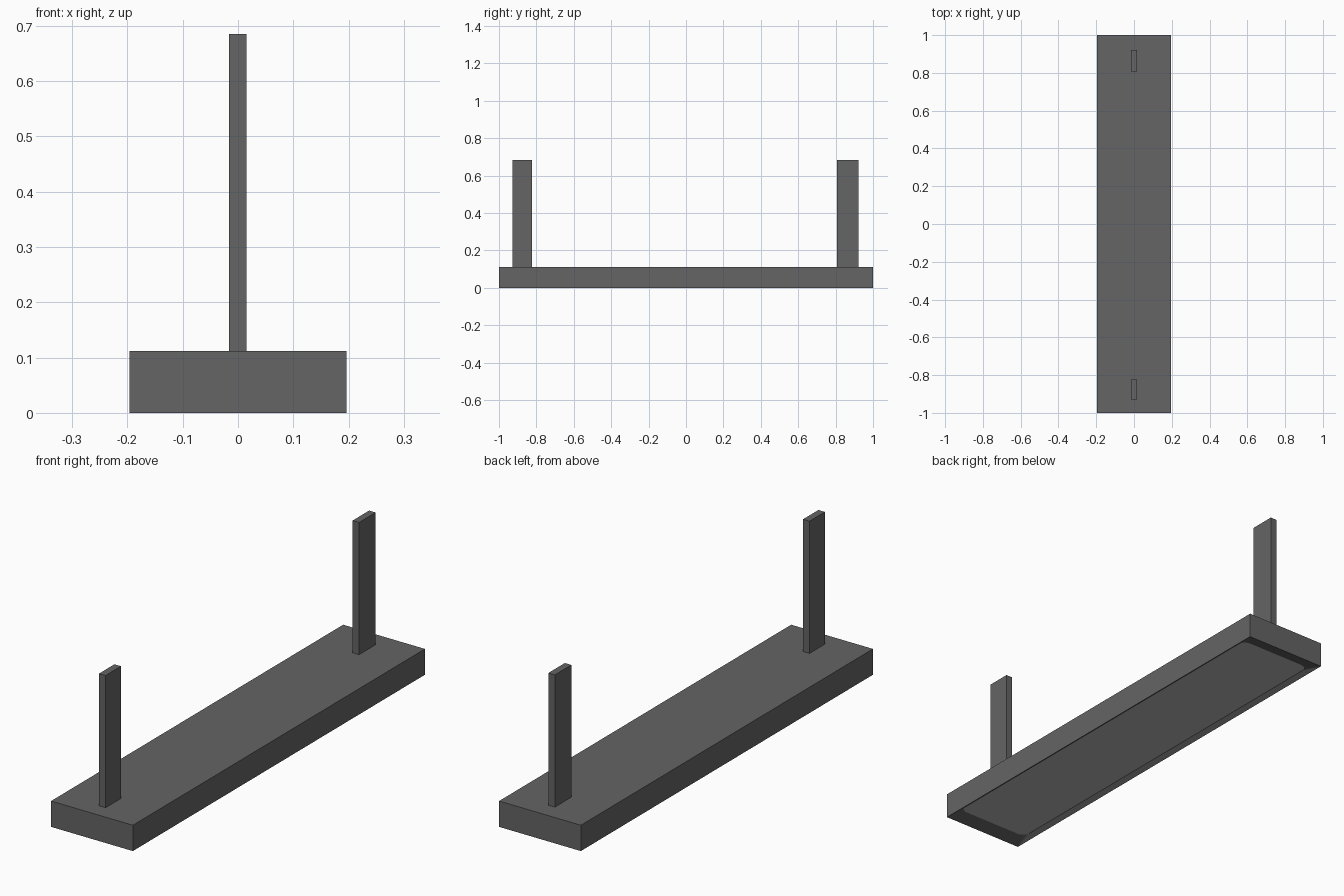
import bpy, bmesh, math

if "Cube" in bpy.data.objects:
    bpy.data.objects.remove(bpy.data.objects["Cube"])


def material(name, v):
    m = bpy.data.materials.new(name)
    m.diffuse_color = (v, v, v, 1)
    m.use_nodes = True
    m.node_tree.nodes["Principled BSDF"].inputs["Base Color"].default_value = m.diffuse_color
    return m


dark = material("charcoal grey", 0.129)
pale = material("light grey", 0.46)


def finish(name, bm):
    bmesh.ops.recalc_face_normals(bm, faces=bm.faces)
    me = bpy.data.meshes.new(name)
    bm.to_mesh(me)
    bm.free()
    me.materials.append(dark)
    me.materials.append(pale)
    ob = bpy.data.objects.new(name, me)
    bpy.context.collection.objects.link(ob)
    return ob


def box(name, x0, x1, y0, y1, z0, z1):
    bm = bmesh.new()
    bmesh.ops.create_cube(bm, size=1)
    for v in bm.verts:
        v.co = (x1 if v.co.x > 0 else x0, y1 if v.co.y > 0 else y0,
                z1 if v.co.z > 0 else z0)
    return finish(name, bm)


# Base slab: sharp outside, shallow rounded recess with sloping rim below
W, L, H = 0.196, 1.0, 0.112
PX, PY, R, DEPTH, N = 0.176, 0.935, 0.035, 0.015, 5
bm = bmesh.new()
signs = [(1, 1), (-1, 1), (-1, -1), (1, -1)]
top = [bm.verts.new((sx * W, sy * L, H)) for sx, sy in signs]
low = [bm.verts.new((sx * W, sy * L, 0)) for sx, sy in signs]
arcs = []
for k, (sx, sy) in enumerate(signs):
    angles = [math.pi / 2 * (k + i / N) for i in range(N + 1)]
    arcs.append([bm.verts.new((sx * (PX - R) + R * math.cos(a),
                               sy * (PY - R) + R * math.sin(a), DEPTH)) for a in angles])
bm.faces.new(top)
# Pale underside panel
panel = bm.faces.new([v for arc in arcs for v in arc])
panel.material_index = 1
for k in range(4):
    n = (k + 1) % 4
    bm.faces.new((top[k], top[n], low[n], low[k]))
    bm.faces.new((low[k], low[n], arcs[n][0], arcs[k][-1]))
    for a, b in zip(arcs[k], arcs[k][1:]):
        bm.faces.new((low[k], a, b))
finish("base_slab", bm)

# Upright posts at each end
for name, y0, y1 in (("front_post", -0.928, -0.823), ("back_post", 0.808, 0.921)):
    box(name, -0.016, 0.015, y0, y1, H - 0.002, 0.685)
